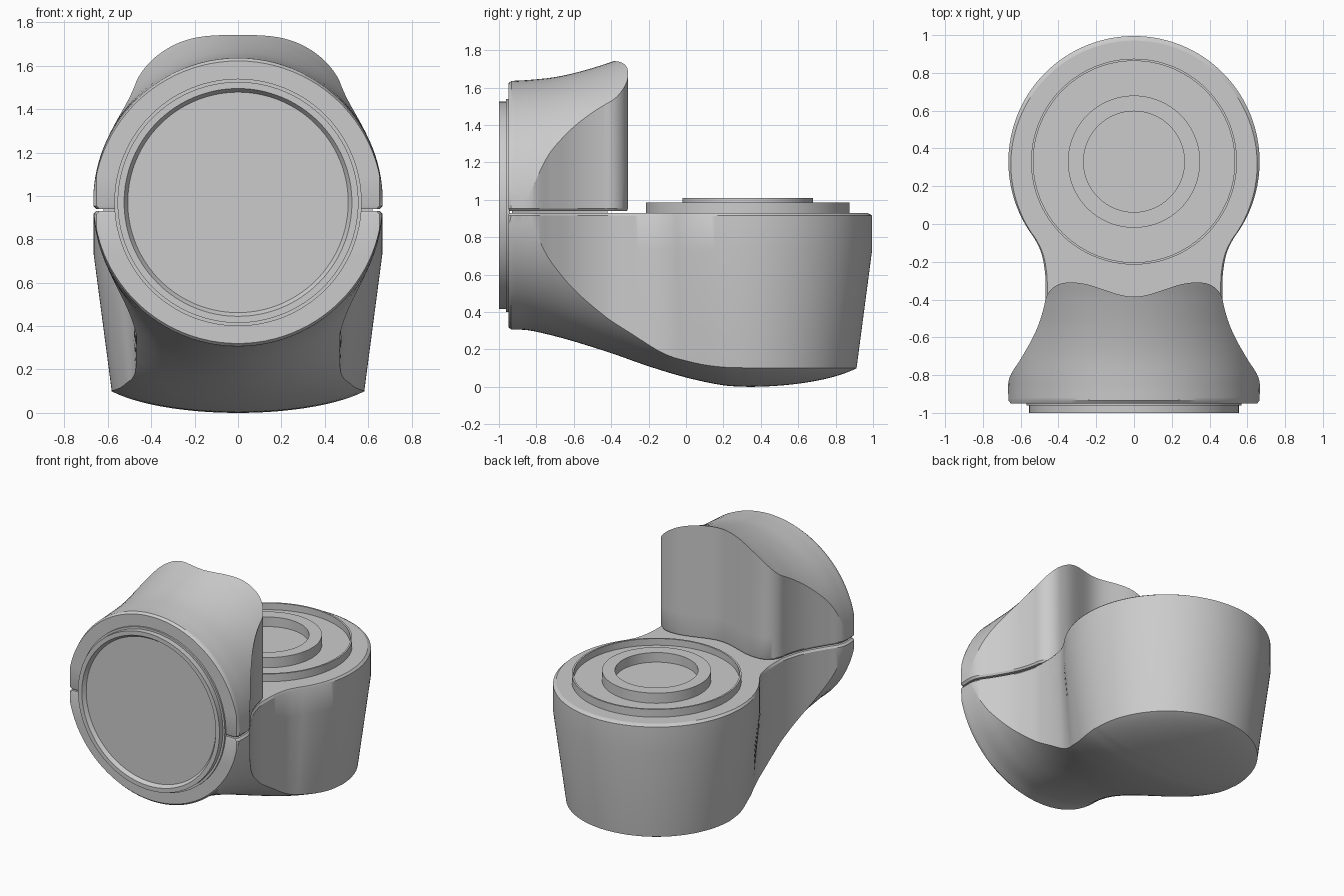
import bpy, bmesh, math
from mathutils import Matrix

if "Cube" in bpy.data.objects:
    bpy.data.objects.remove(bpy.data.objects["Cube"])

mat = bpy.data.materials.new("plain_grey")
mat.diffuse_color = (0.6, 0.6, 0.6, 1)
mat.use_nodes = True
mat.node_tree.nodes["Principled BSDF"].inputs["Base Color"].default_value = mat.diffuse_color
CY, R = 0.33, 0.665          # swivel centre and radius


def curve(pts):
    """Smooth interpolation through (position, value) points."""
    n = len(pts)
    sl = [(pts[min(i + 1, n - 1)][1] - pts[max(i - 1, 0)][1]) /
          (pts[min(i + 1, n - 1)][0] - pts[max(i - 1, 0)][0]) for i in range(n)]

    def f(s):
        s = min(max(s, pts[0][0]), pts[-1][0])
        i = 0
        while i < n - 2 and s > pts[i + 1][0]:
            i += 1
        (a, p), (b, q) = pts[i], pts[i + 1]
        d = b - a
        t = (s - a) / d
        return ((2*t**3 - 3*t*t + 1) * p + (t**3 - 2*t*t + t) * d * sl[i]
                + (3*t*t - 2*t**3) * q + (t**3 - t*t) * d * sl[i + 1])
    return f


def smooth(a, b, v):
    t = min(max((v - a) / (b - a), 0), 1)
    return t * t * (3 - 2 * t)


def finish(bm, name):
    bmesh.ops.remove_doubles(bm, verts=bm.verts, dist=0.0002)
    bmesh.ops.recalc_face_normals(bm, faces=bm.faces)
    me = bpy.data.meshes.new(name)
    bm.to_mesh(me)
    bm.free()
    ob = bpy.data.objects.new(name, me)
    bpy.context.collection.objects.link(ob)
    me.materials.append(mat)
    bpy.ops.object.select_all(action='DESELECT')
    ob.select_set(True)
    bpy.context.view_layer.objects.active = ob
    bpy.ops.object.shade_smooth_by_angle(angle=math.radians(32))
    return ob


def slab(name, plan, surf, zflat, side, draft, zmid):
    """Solid between a curved surface and a flat seam, over a grid of plan points."""
    bm = bmesh.new()
    ni, nj = len(plan), len(plan[0])
    lip = 0.014

    def layer(fn):
        return [[bm.verts.new(fn(*p)) for p in row] for row in plan]

    def curved(x, y):
        x, y = draft(x, y)
        z = surf(x, y)
        return (x, y, max(z, zflat + lip) if side > 0 else min(z, zflat - lip))

    def middle(x, y):
        z = curved(x, y)[2]
        return (x, y, z) if (z - zmid) * side < 0 else (x, y, zmid)

    A = layer(curved)
    F = layer(lambda x, y: (x * 0.98, -0.63 + (y + 0.63) * 0.985, zflat))
    for g in (A, F):
        for i in range(ni - 1):
            for j in range(nj - 1):
                bm.faces.new((g[i][j], g[i+1][j], g[i+1][j+1], g[i][j+1]))
    border = ([(i, 0) for i in range(ni)] + [(ni-1, j) for j in range(1, nj)]
              + [(i, nj-1) for i in range(ni-2, -1, -1)] + [(0, j) for j in range(nj-2, 0, -1)])
    rings = [[A[i][j] for i, j in border],
             [bm.verts.new(middle(*plan[i][j])) for i, j in border],
             [bm.verts.new((*plan[i][j], zflat + lip * side)) for i, j in border],
             [F[i][j] for i, j in border]]
    n = len(border)
    for a, b in zip(rings, rings[1:]):
        for k in range(n):
            bm.faces.new((a[k], a[(k+1) % n], b[(k+1) % n], b[k]))
    return finish(bm, name)


def lathe(name, profile, matrix, n=128):
    """Spin (radius, height) points about an axis."""
    bm = bmesh.new()
    rings = [[bm.verts.new((r * math.cos(math.tau*k/n), r * math.sin(math.tau*k/n), h))
              for k in range(n)] for r, h in profile]
    for a, b in zip(rings, rings[1:]):
        for k in range(n):
            bm.faces.new((a[k], a[(k+1) % n], b[(k+1) % n], b[k]))
    bm.faces.new(rings[0])
    bm.faces.new(rings[-1])
    bm.transform(matrix)
    return finish(bm, name)


# shared plan half width: flange, waist, then the round swivel end
neck = curve([(-0.935, 0.665), (-0.82, 0.661), (-0.72, 0.6), (-0.62, 0.54), (-0.53, 0.5),
              (-0.42, 0.471), (-0.35, 0.468), (-0.25, 0.472), (-0.15, 0.492),
              (-0.08, 0.525), (-0.03, 0.559)])


def width(y):
    if y < -0.94:
        return 0.652
    return neck(y) if y < -0.03 else math.sqrt(max(R*R - (y - CY)**2, 0))


def bulge(r):
    return 1 - math.sqrt(1 - min(r / 0.667, 1)**2)


NJ = 48
ts = [math.sin(math.pi * (j / NJ - 0.5)) for j in range(NJ + 1)]

# lower housing: swivel bowl running into the lower half of the flange
low_z = curve([(-0.95, 0.307), (-0.85, 0.303), (-0.75, 0.283), (-0.6, 0.243), (-0.4, 0.18),
               (-0.2, 0.11), (0, 0.05), (0.2, 0.008), (CY, 0)])
low_h = curve([(-0.95, 0.665), (-0.81, 0.665), (-0.65, 0.71), (-0.5, 0.68), (-0.3, 0.5),
               (-0.1, 0.3), (0.1, 0.22), (CY, 0.195)])


def under(x, y):
    r = math.hypot(x, max(y - CY, 0))
    return low_z(y) + low_h(y) * bulge(r) + (0.013 if y < -0.945 else 0)


def taper(x, y):
    s = 1 - 0.125 * smooth(-0.3, 0.1, y)
    return x * s, CY + (y - CY) * (s if y > CY else 1 - (1 - s) * smooth(-0.3, 0.33, y))


ys = [-0.95] + [-0.935 + 0.905 * i / 56 for i in range(56)]
a0 = math.acos(-0.36 / R)
ys += [CY + R * math.cos(a0 * (1 - i / 56)) for i in range(57)]
slab("lower_housing", [[(t * width(y), y) for t in ts] for y in ys],
     under, 0.93, -1, taper, 0.73)

# upper cover: upper half of the flange with a concave back wall
top_z = curve([(-0.95, 1.635), (-0.85, 1.64), (-0.7, 1.656), (-0.55, 1.69), (-0.39, 1.74),
               (-0.3, 1.775)])


def over(x, y):
    return top_z(y) - (0.665 + 0.06 * smooth(-0.85, -0.5, y)) * bulge(abs(x)) - (0.013 if y < -0.945 else 0)


def back(x):
    x = abs(x)
    return -0.385 + 0.075 * smooth(0, 0.32, x) - 0.12 * (1 - math.sqrt(1 - min(max((x - 0.35) / 0.121, 0), 1)**2))


plan = []
for i in range(50):
    v = 0 if i == 0 else 0.028 + 0.972 * (i - 1) / 48
    w = width(-0.95 + v * 0.52)
    plan.append([(t * w, -0.95 + v * (back(t * 0.471) + 0.95)) for t in ts])
slab("upper_cover", plan, over, 0.94, 1, lambda x, y: (x, y), 1.1)

# core that closes the seam between the halves
core = [(-0.62, -0.93), (0.62, -0.93), (0.42, -0.6), (0.42, -0.42), (-0.42, -0.42), (-0.42, -0.6)]
bm = bmesh.new()
face = bm.faces.new([bm.verts.new((x, y, 0.92)) for x, y in core])
ext = bmesh.ops.extrude_face_region(bm, geom=[face])
bmesh.ops.translate(bm, vec=(0, 0, 0.03), verts=[g for g in ext["geom"] if isinstance(g, bmesh.types.BMVert)])
finish(bm, "seam_core")

# front coupling: stepped ring around a recessed disc
lathe("front_coupling", [(0.57, -0.01), (0.57, 0.012), (0.555, 0.012), (0.555, 0.05), (0.525, 0.05),
                         (0.508, 0.025)],
      Matrix.Translation((0, -0.95, 0.97)) @ Matrix.Rotation(math.pi / 2, 4, 'X'))

# top coupling: thin rim, sunken floor and raised inner ring
lathe("top_coupling", [(0.545, -0.01), (0.545, 0.055), (0.533, 0.055), (0.533, 0.008), (0.35, 0.008),
                       (0.35, 0.08), (0.267, 0.08), (0.267, 0.012)],
      Matrix.Translation((0, CY, 0.93)))
